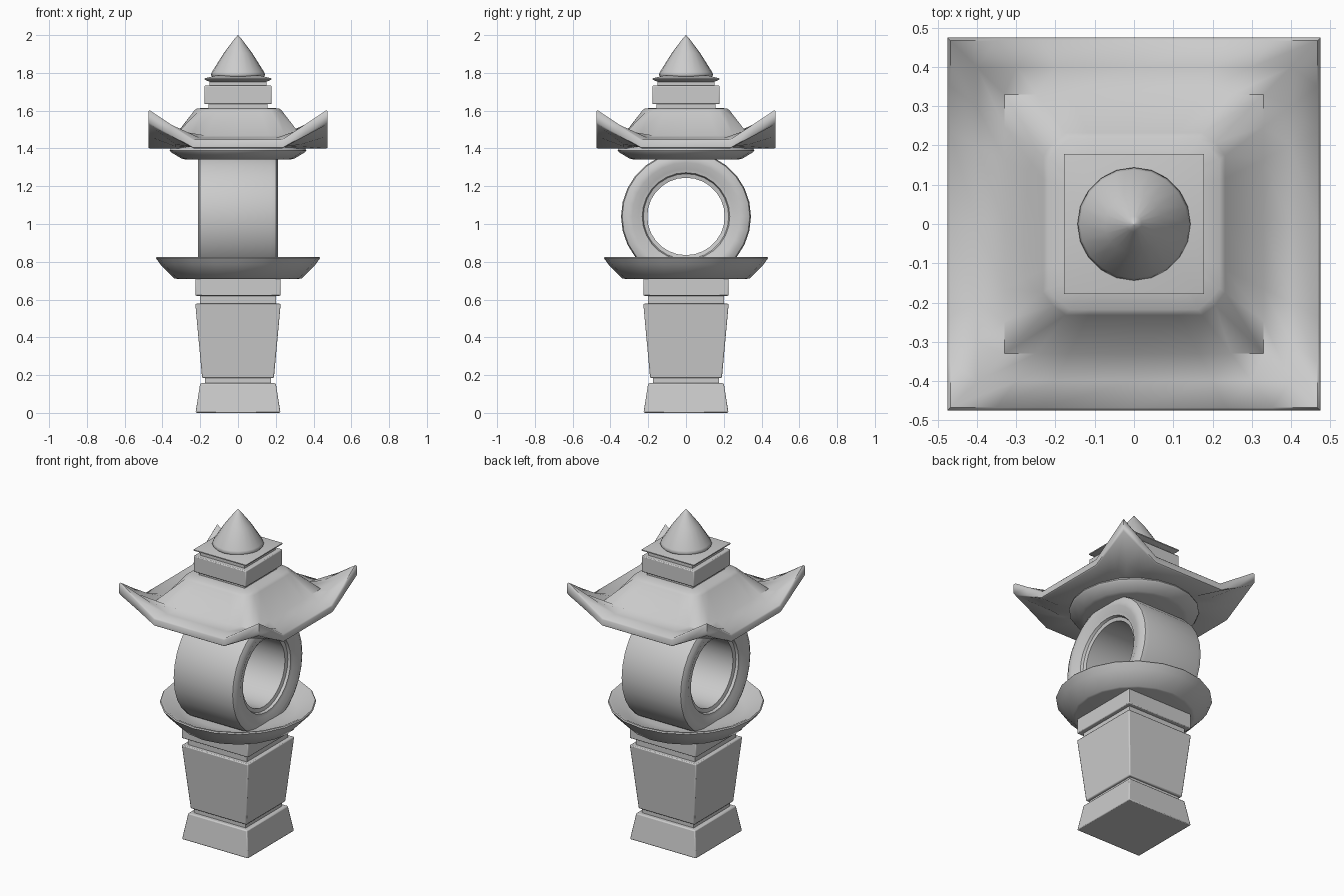
import bpy
from math import sin, cos, pi, radians
from mathutils import Matrix

old = bpy.data.objects.get("Cube")
if old:
    bpy.data.objects.remove(old, do_unlink=True)

stone = bpy.data.materials.new("grey stone")
stone.use_nodes = True
GREY = (0.6, 0.6, 0.6, 1)
stone.diffuse_color = GREY
stone.node_tree.nodes["Principled BSDF"].inputs["Base Color"].default_value = GREY


def add_object(name, verts, faces, bevel=0.0, angle=35):
    mesh = bpy.data.meshes.new(name)
    mesh.from_pydata(verts, [], faces)
    mesh.materials.append(stone)
    ob = bpy.data.objects.new(name, mesh)
    bpy.context.collection.objects.link(ob)
    bpy.ops.object.select_all(action='DESELECT')
    ob.select_set(True)
    bpy.context.view_layer.objects.active = ob
    bpy.ops.object.shade_smooth_by_angle(angle=radians(angle))
    if bevel:
        mod = ob.modifiers.new("soft edges", 'BEVEL')
        mod.width = bevel
        mod.segments = 2
        mod.limit_method = 'ANGLE'
    return ob


def skin(rings, closed=False):
    """Join equal rings of points, capping the ends unless closed."""
    n = len(rings[0])
    verts = [p for ring in rings for p in ring]
    faces = []
    count = len(rings)
    for k in range(count if closed else count - 1):
        a, b = k * n, (k + 1) % count * n
        faces += [(a + i, a + (i + 1) % n, b + (i + 1) % n, b + i) for i in range(n)]
    if not closed:
        faces += [tuple(reversed(range(n))), tuple(range((count - 1) * n, count * n))]
    return verts, faces


def square_stack(name, profile, bevel=0.0):
    rings = [[(-h, -h, z), (h, -h, z), (h, h, z), (-h, h, z)] for h, z in profile]
    return add_object(name, *skin(rings), bevel)


def lathe(name, profile, sides=20, closed=False, angle=35):
    rings = [[(r * cos(2 * pi * i / sides), r * sin(2 * pi * i / sides), z)
              for i in range(sides)] for r, z in profile]
    return add_object(name, *skin(rings, closed), angle=angle)


# Square pedestal
square_stack("base_block", [(0.225, 0), (0.2, 0.157)], 0.006)
square_stack("lower_neck", [(0.175, 0.15), (0.175, 0.195)])
square_stack("pedestal_block", [(0.19, 0.185), (0.226, 0.578)], 0.006)
square_stack("upper_neck", [(0.2, 0.57), (0.2, 0.63)])
square_stack("support_slab", [(0.225, 0.62), (0.225, 0.715)], 0.005)

# Round dish with a hollow top
lathe("dish", [(0.325, 0.71), (0.34, 0.713), (0.41, 0.785), (0.435, 0.82),
               (0.43, 0.826), (0.415, 0.824), (0.33, 0.775), (0.25, 0.76)])

# Ring-shaped lamp chamber, opening along x
half = [(0.205, 0.175), (0.226, 0.18), (0.232, 0.195), (0.25, 0.198),
        (0.285, 0.213), (0.315, 0.213), (0.338, 0.2), (0.344, 0.175)]
ring = lathe("lamp_ring", half[::-1] + [(r, -x) for r, x in half], 28, True, 40)
ring.data.transform(Matrix.Translation((0, 0, 1.04)) @ Matrix.Rotation(pi / 2, 4, 'Y'))
ring.data.flip_normals()

# Disc under the roof
lathe("roof_disc", [(0.28, 1.342), (0.3, 1.347), (0.355, 1.38), (0.362, 1.39),
                    (0.355, 1.402), (0.33, 1.42)])


# Roof with upswept corners
def roof_ring(h, z, lift, chamfer=0.0):
    points = []
    for k in range(4):
        turn = Matrix.Rotation(k * pi / 2, 3, 'Z')
        for t in (-1, -0.75, -0.5, 0, 0.5, 0.75):
            rise = max(0, abs(t) - 0.5) * 2
            inset = chamfer if t == -1 else 0
            x, y = h * t + inset, -h + inset
            points.append(tuple(turn @ Matrix(((x, 0, 0), (y, 0, 0), (z + lift * rise, 0, 0))).col[0]))
    return points


roof = [roof_ring(*args) for args in (
    (0.2, 1.4, 0), (0.33, 1.4, 0.02), (0.468, 1.4, 0.125),
    (0.475, 1.405, 0.135), (0.475, 1.44, 0.155), (0.468, 1.447, 0.155),
    (0.4, 1.455, 0.07), (0.33, 1.468, 0.005), (0.232, 1.6, 0, 0.025),
    (0.218, 1.612, 0, 0.025), (0.15, 1.615, 0, 0.015))]
add_object("roof", *skin(roof), angle=50)

# Square finial stack and pointed cap
square_stack("finial_neck", [(0.155, 1.605), (0.155, 1.64)])
square_stack("finial_block", [(0.178, 1.635), (0.178, 1.733)], 0.005)
square_stack("finial_collar", [(0.15, 1.73), (0.15, 1.755)])
square_stack("finial_plate", [(0.14, 1.748), (0.178, 1.765), (0.178, 1.771), (0.12, 1.785)])
lathe("finial_cap", [(0.115, 1.772), (0.135, 1.778), (0.144, 1.79), (0.138, 1.805),
                     (0.075, 1.905), (0.02, 1.978), (0.001, 2.0)], angle=60)
